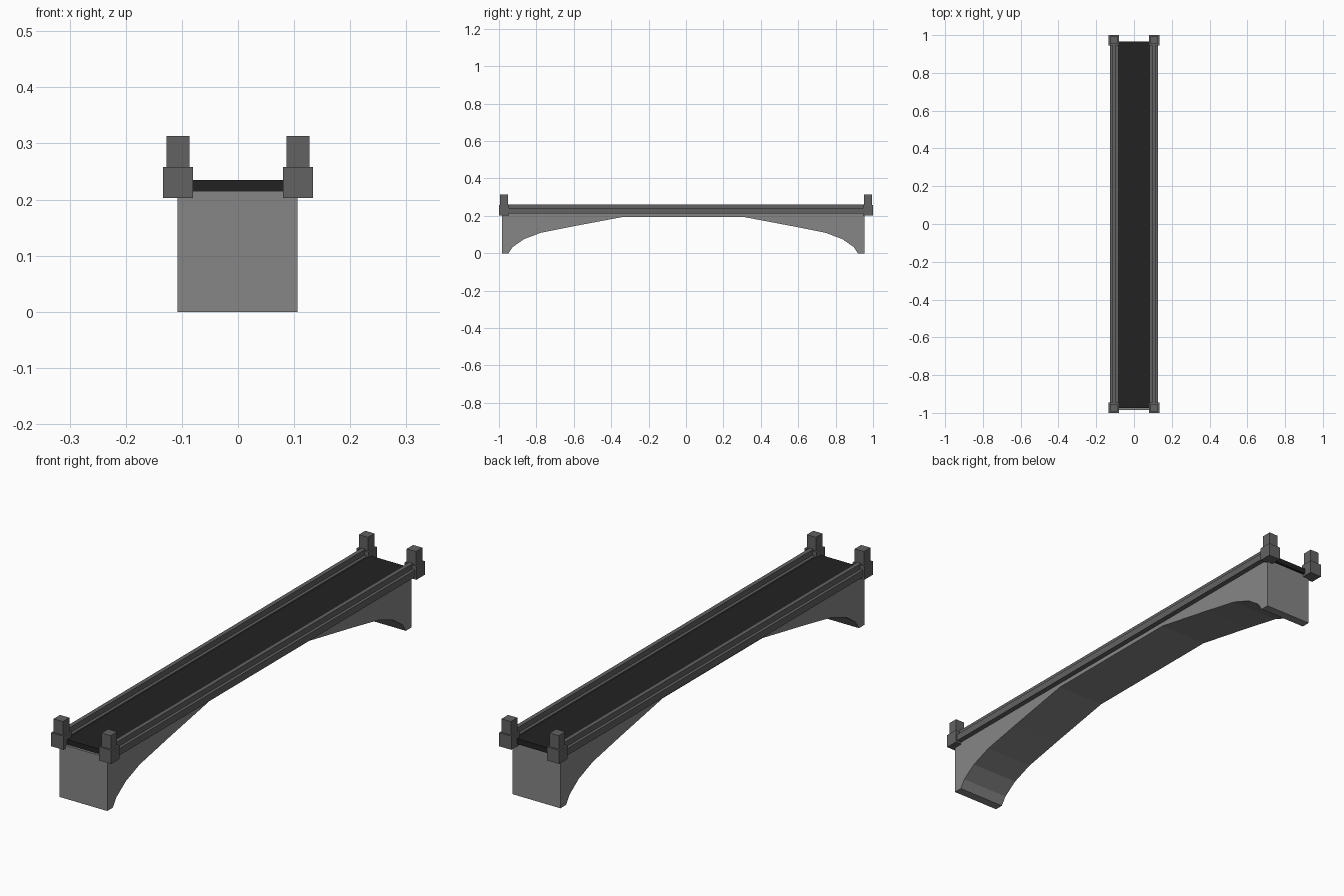
import bpy, bmesh

if "Cube" in bpy.data.objects:
    bpy.data.objects.remove(bpy.data.objects["Cube"])


def material(name, value):
    m = bpy.data.materials.new(name)
    m.diffuse_color = (value, value, value, 1)
    m.use_nodes = True
    m.node_tree.nodes["Principled BSDF"].inputs["Base Color"].default_value = m.diffuse_color
    return m


pale = material("pale concrete", 0.24)
dark = material("dark stone", 0.122)
asphalt = material("asphalt", 0.016)


def finish(name, bm, mat):
    bmesh.ops.recalc_face_normals(bm, faces=bm.faces)
    mesh = bpy.data.meshes.new(name)
    bm.to_mesh(mesh)
    bm.free()
    mesh.materials.append(mat)
    obj = bpy.data.objects.new(name, mesh)
    bpy.context.collection.objects.link(obj)
    return obj


def extrude(name, points, direction, mat):
    """Closed profile swept straight along a direction."""
    bm = bmesh.new()
    face = bm.faces.new([bm.verts.new(p) for p in points])
    res = bmesh.ops.extrude_face_region(bm, geom=[face], use_keep_orig=True)
    verts = [g for g in res["geom"] if isinstance(g, bmesh.types.BMVert)]
    bmesh.ops.translate(bm, verts=verts, vec=direction)
    return finish(name, bm, mat)


def box(name, x0, x1, y0, y1, z0, z1, mat):
    base = [(x0, y0, z0), (x1, y0, z0), (x1, y1, z0), (x0, y1, z0)]
    return extrude(name, base, (0, 0, z1 - z0), mat)


# Arched span: half of the underside, mirrored about the span's middle
MID = -0.015
half = [(0.97, 0.215), (0.97, 0), (0.934, 0), (0.912, 0.033), (0.852, 0.075),
        (0.763, 0.109), (0.594, 0.143), (0.318, 0.195)]
profile = [(MID + d, z) for d, z in half] + [(MID - d, z) for d, z in reversed(half)]
extrude("arched_span", [(-0.108, y, z) for y, z in profile], (0.214, 0, 0), pale)

# Road deck
box("road_deck", -0.088, 0.088, -0.975, 0.965, 0.213, 0.235, asphalt)

for side, s in (("left", -1), ("right", 1)):
    # Stepped parapet along each edge
    section = [(0.086, 0.212), (0.127, 0.212), (0.127, 0.24), (0.115, 0.24),
               (0.115, 0.262), (0.098, 0.262), (0.098, 0.24), (0.086, 0.24)]
    extrude(side + "_parapet", [(s * x, -0.96, z) for x, z in section], (0, 1.92, 0), dark)
    # Corner posts: wide block with a narrower pillar on top
    for end, e in (("front", -1), ("back", 1)):
        for part, r, z0, z1 in (("post_base", 0.027, 0.203, 0.258),
                                ("post_pillar", 0.0205, 0.258, 0.313)):
            cx, cy = s * 0.107, e * 0.973
            box(f"{end}_{side}_{part}", cx - r, cx + r, cy - r, cy + r, z0, z1, dark)
